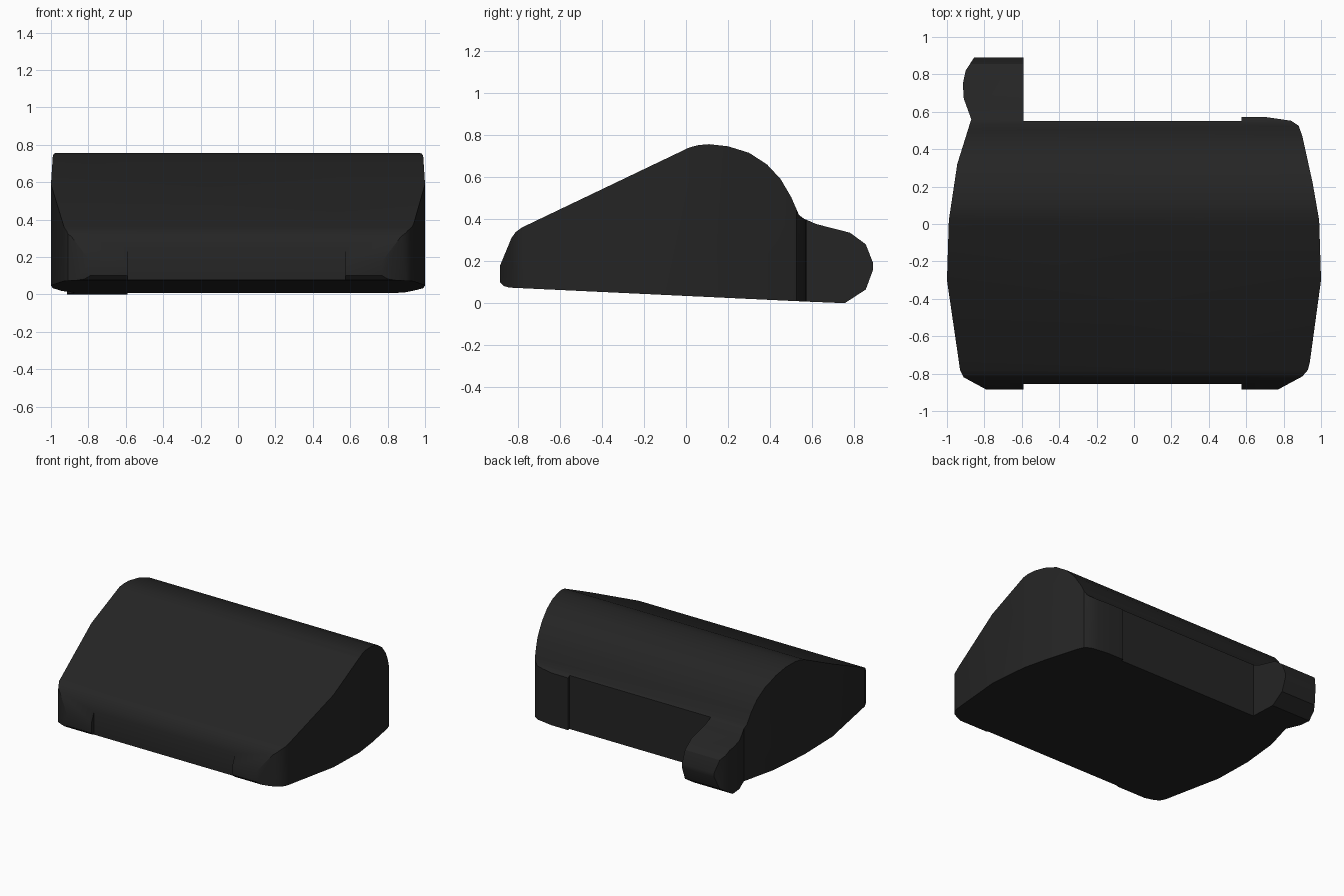
import bpy
import bmesh
import math
from mathutils import Vector

if "Cube" in bpy.data.objects:
    bpy.data.objects.remove(bpy.data.objects["Cube"], do_unlink=True)

black = bpy.data.materials.new("matte black")
black.use_nodes = True
black.diffuse_color = (0.018, 0.018, 0.018, 1)
black.node_tree.nodes["Principled BSDF"].inputs["Base Color"].default_value = black.diffuse_color
black.node_tree.nodes["Principled BSDF"].inputs["Roughness"].default_value = 0.7


def extrude_outline(name, points, depth):
    """Closed prism from an outline, extruded along a vector."""
    bm = bmesh.new()
    face = bm.faces.new([bm.verts.new(p) for p in points])
    grown = bmesh.ops.extrude_face_region(bm, geom=[face], use_keep_orig=True)
    moved = [g for g in grown["geom"] if isinstance(g, bmesh.types.BMVert)]
    bmesh.ops.translate(bm, verts=moved, vec=Vector(depth))
    bmesh.ops.recalc_face_normals(bm, faces=bm.faces)
    mesh = bpy.data.meshes.new(name)
    bm.to_mesh(mesh)
    bm.free()
    mesh.materials.append(black)
    obj = bpy.data.objects.new(name, mesh)
    bpy.context.collection.objects.link(obj)
    return obj


# Side profile (y, z): sloped front, rounded hump, rear lug, tilted base
profile = [
    (-.84, .074), (-.868, .082), (-.889, .105), (-.89, .165), (-.83, .31), (-.81, .338), (-.78, .36),
    (.015, .74), (.06, .752), (.11, .756), (.20, .746), (.30, .715), (.385, .66),
    (.45, .59), (.50, .505), (.537, .42), (.56, .402), (.62, .376), (.78, .335),
    (.855, .28), (.89, .19), (.89, .16), (.855, .065), (.755, 0), (.56, .008),
]

# Plan outline (x, y): bulged sides, recessed front and back, lug at one rear corner
right_side = [
    (-.59, -.855), (-.59, -.885), (-.79, -.885), (-.91, -.82), (-.93, -.78), (-1, -.3),
    (-.99, .02), (-.945, .32), (-.87, .56), (-.91, .67), (-.915, .75), (-.9, .82),
    (-.855, .89), (-.59, .89), (-.59, .552),
]
left_side = [
    (.575, .552), (.575, .572), (.71, .571), (.84, .552), (.88, .525), (.9, .47), (.955, .22),
    (.99, .02), (1, -.3), (.94, -.74), (.93, -.78), (.9, -.815), (.77, -.885),
    (.575, -.885), (.575, -.855),
]

housing = extrude_outline("housing", [(-1.2, y, z) for y, z in profile], (2.4, 0, 0))
plan = extrude_outline("plan_cutter", [(x, y, -.3) for x, y in right_side + left_side], (0, 0, 1.4))
plan.hide_render = True

# Keep only the volume shared by the two outlines
cut = housing.modifiers.new("plan shape", 'BOOLEAN')
cut.operation = 'INTERSECT'
cut.solver = 'EXACT'
cut.object = plan
bpy.ops.object.select_all(action='DESELECT')
housing.select_set(True)
bpy.context.view_layer.objects.active = housing
bpy.ops.object.modifier_apply(modifier=cut.name)
bpy.data.objects.remove(plan, do_unlink=True)
bpy.ops.object.shade_smooth_by_angle(angle=math.radians(30))
